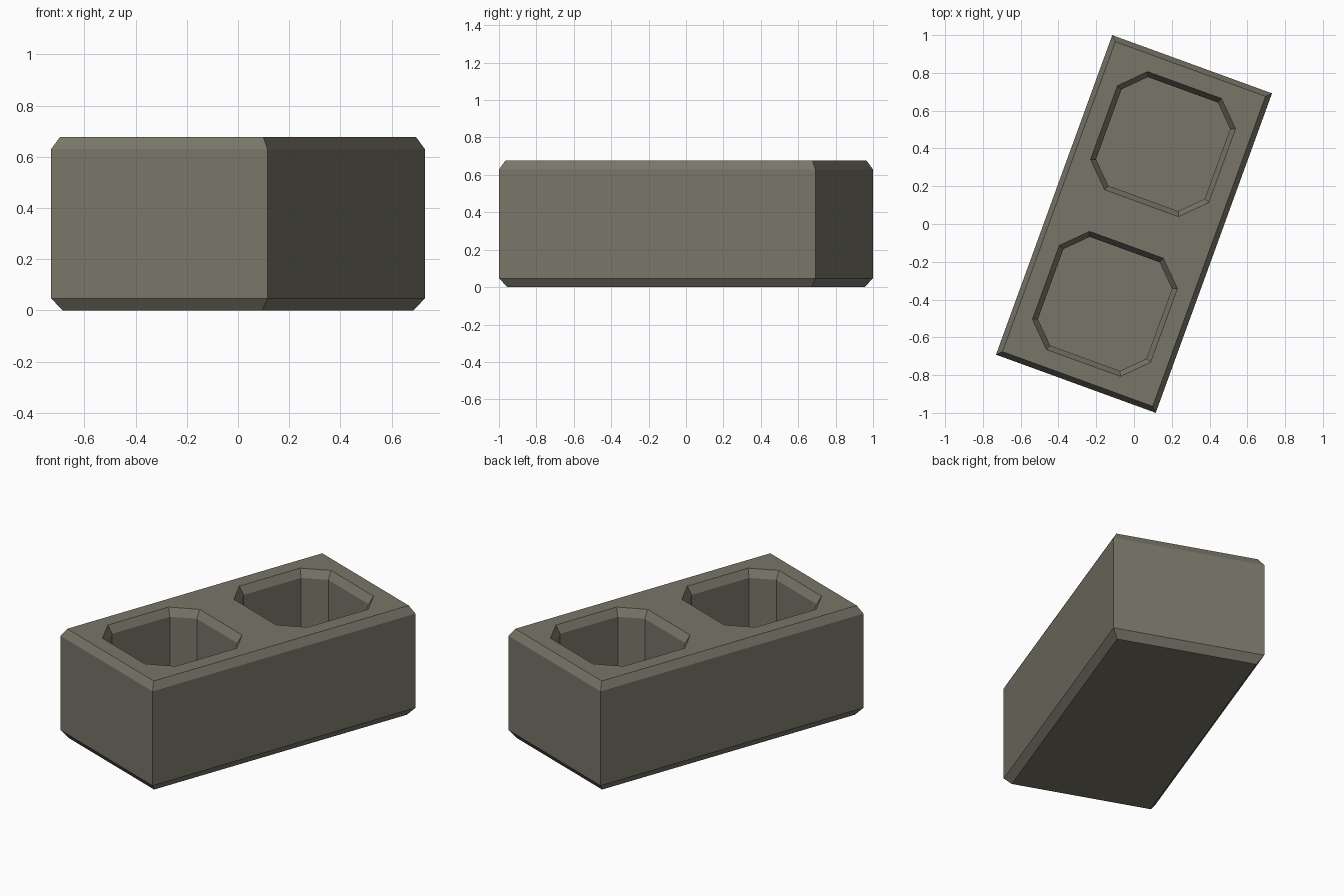
import bpy, bmesh, math
from mathutils import Matrix

cube = bpy.data.objects.get("Cube")
if cube:
    bpy.data.objects.remove(cube, do_unlink=True)

HALF_W, HALF_L, HEIGHT = 0.45, 0.9, 0.677
EDGE = 0.047       # height of the worn edges
TURN = math.radians(-20)

concrete = bpy.data.materials.new("grey_concrete")
concrete.use_nodes = True
colour = (0.19, 0.18, 0.139, 1)
concrete.diffuse_color = colour
concrete.node_tree.nodes["Principled BSDF"].inputs["Base Color"].default_value = colour

bm = bmesh.new()


def ring(points, z):
    return [bm.verts.new((x, y, z)) for x, y in points]


def bridge(rings):
    """Join neighbouring rings with quads."""
    for a, b in zip(rings, rings[1:]):
        for i in range(len(a)):
            j = (i + 1) % len(a)
            bm.faces.new((a[i], a[j], b[j], b[i]))


def rectangle(inset):
    w, l = HALF_W - inset, HALF_L - inset
    return [(-w, -l), (w, -l), (w, l), (-w, l)]


def octagon(cy, half, cut):
    s = half - cut
    corners = [(s, -half), (half, -s), (half, s), (s, half),
               (-s, half), (-half, s), (-half, -s), (-s, -half)]
    return [(x, cy + y) for x, y in corners]


def loop_edges(verts):
    return [bm.edges.get((verts[i - 1], verts[i])) for i in range(len(verts))]


# Outer shell with chamfered top and bottom edges
shell = [ring(rectangle(0.035), 0), ring(rectangle(0), EDGE),
         ring(rectangle(0), HEIGHT - EDGE), ring(rectangle(0.027), HEIGHT)]
bridge(shell)
bm.faces.new(shell[0])
rim = loop_edges(shell[-1])

# Two blind octagonal cells with chamfered lips
for cy in (-0.45, 0.45):
    cell = [ring(octagon(cy, 0.333, 0.125), HEIGHT),
            ring(octagon(cy, 0.306, 0.109), HEIGHT - EDGE),
            ring(octagon(cy, 0.306, 0.109), EDGE + 0.01)]
    bridge(cell)
    bm.faces.new(cell[-1])
    rim += loop_edges(cell[0])

# Top face around the cells
bmesh.ops.triangle_fill(bm, edges=rim, use_beauty=True, use_dissolve=False)
bmesh.ops.recalc_face_normals(bm, faces=bm.faces)
bm.transform(Matrix.Rotation(TURN, 4, "Z"))

mesh = bpy.data.meshes.new("hollow_block")
bm.to_mesh(mesh)
bm.free()
mesh.materials.append(concrete)
block = bpy.data.objects.new("hollow_block", mesh)
bpy.context.collection.objects.link(block)
